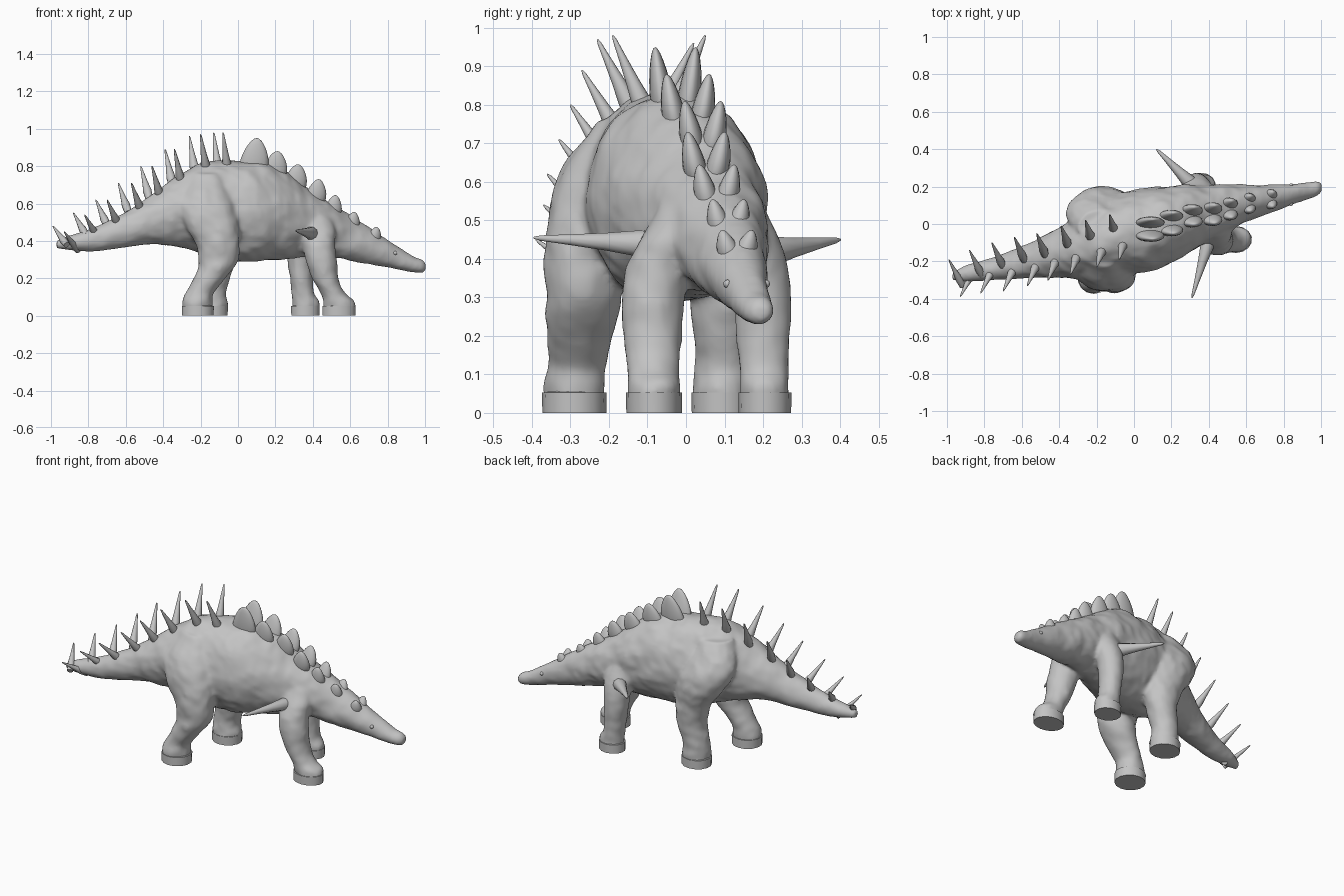
import bpy, bmesh, math
from mathutils import Vector, noise

cube = bpy.data.objects.get("Cube")
if cube:
    bpy.data.objects.remove(cube, do_unlink=True)

skin = bpy.data.materials.new("stone grey")
skin.use_nodes = True
GREY = (0.55, 0.55, 0.55, 1)
skin.diffuse_color = GREY
skin.node_tree.nodes["Principled BSDF"].inputs["Base Color"].default_value = GREY


def finish(bm, name, angle=40):
    mesh = bpy.data.meshes.new(name)
    bmesh.ops.recalc_face_normals(bm, faces=bm.faces)
    bm.to_mesh(mesh)
    bm.free()
    mesh.materials.append(skin)
    ob = bpy.data.objects.new(name, mesh)
    bpy.context.collection.objects.link(ob)
    bpy.ops.object.select_all(action='DESELECT')
    bpy.context.view_layer.objects.active = ob
    ob.select_set(True)
    bpy.ops.object.shade_smooth_by_angle(angle=math.radians(angle))
    return ob


def spline(rows, steps):
    """Catmull-Rom interpolation of station tuples."""
    out = []
    for i in range(len(rows) - 1):
        quad = [rows[max(i - 1, 0)], rows[i], rows[i + 1], rows[min(i + 2, len(rows) - 1)]]
        for s in range(steps):
            t = s / steps
            out.append([0.5 * (2 * b + (c - a) * t + (2 * a - 5 * b + 4 * c - d) * t * t
                               + (3 * b - a - 3 * c + d) * t ** 3) for a, b, c, d in zip(*quad)])
    out.append(list(rows[-1]))
    return out


def loft(bm, rows, along_x, sides=40, steps=6, taper=0.0, rough=0.011):
    """Closed tube of oval rings; stations are x, y, z, half width, half height."""
    rings = []
    for x, y, z, u, v in spline(rows, steps):
        ring = []
        for k in range(sides):
            a = 2 * math.pi * k / sides
            c, s = math.cos(a), math.sin(a)
            if along_x:
                p = Vector((x, y + u * c * (1 - taper * s), z + v * s))
                out = Vector((0, c, s))
            else:
                p = Vector((x + u * c, y + v * s, z))
                out = Vector((c, s, 0))
            p += out * rough * (noise.noise(p * 9) + 0.7 * noise.noise(p * 24)) * min(1, u * 8)
            ring.append(bm.verts.new(p))
        rings.append(ring)
    for r, q in zip(rings, rings[1:]):
        for k in range(sides):
            bm.faces.new((r[k], r[(k + 1) % sides], q[(k + 1) % sides], q[k]))
    bm.faces.new(rings[0])
    bm.faces.new(rings[-1])


# Body, neck, head and tail: x, top z, bottom z, centre y, half width
profile = [
    (-0.97, 0.405, 0.36, -0.28, 0.022), (-0.90, 0.43, 0.352, -0.265, 0.042),
    (-0.75, 0.48, 0.345, -0.24, 0.062), (-0.60, 0.555, 0.365, -0.207, 0.085),
    (-0.45, 0.65, 0.378, -0.165, 0.12), (-0.30, 0.765, 0.362, -0.12, 0.168),
    (-0.18, 0.82, 0.328, -0.085, 0.2), (-0.05, 0.83, 0.293, -0.05, 0.218),
    (0.10, 0.825, 0.293, -0.027, 0.223), (0.22, 0.79, 0.303, 0.005, 0.2),
    (0.35, 0.705, 0.315, 0.045, 0.167), (0.48, 0.615, 0.32, 0.08, 0.133),
    (0.60, 0.535, 0.292, 0.11, 0.1), (0.72, 0.46, 0.272, 0.132, 0.076),
    (0.85, 0.375, 0.248, 0.16, 0.055), (0.94, 0.318, 0.232, 0.182, 0.045),
    (0.985, 0.298, 0.23, 0.192, 0.038), (1.003, 0.28, 0.245, 0.196, 0.022)]
bm = bmesh.new()
loft(bm, [(x, y, (t + b) / 2, w, (t - b) / 2) for x, t, b, y, w in profile], True, 48, taper=0.04)

# Legs, from the shoulder or hip down to the hoof
legs = {
    "right_fore": [(0.40, 0.0, 0.56, 0.07, 0.06), (0.42, -0.04, 0.46, 0.10, 0.075),
                   (0.44, -0.08, 0.33, 0.085, 0.085), (0.467, -0.087, 0.20, 0.07, 0.077),
                   (0.507, -0.084, 0.12, 0.068, 0.067), (0.54, -0.083, 0.03, 0.088, 0.07)],
    "left_fore": [(0.33, 0.13, 0.56, 0.07, 0.06), (0.335, 0.165, 0.46, 0.09, 0.075),
                  (0.335, 0.195, 0.33, 0.072, 0.075), (0.34, 0.2, 0.20, 0.062, 0.07),
                  (0.347, 0.204, 0.12, 0.06, 0.064), (0.36, 0.205, 0.03, 0.074, 0.066)],
    "right_hind": [(-0.17, -0.14, 0.76, 0.10, 0.09), (-0.175, -0.215, 0.62, 0.155, 0.115),
                   (-0.15, -0.255, 0.50, 0.15, 0.107), (-0.11, -0.268, 0.39, 0.122, 0.1),
                   (-0.105, -0.272, 0.28, 0.1, 0.094), (-0.16, -0.278, 0.19, 0.086, 0.085),
                   (-0.205, -0.285, 0.12, 0.076, 0.076), (-0.215, -0.29, 0.03, 0.084, 0.081)],
    "left_hind": [(-0.19, -0.02, 0.76, 0.11, 0.09), (-0.20, 0.055, 0.62, 0.165, 0.115),
                  (-0.165, 0.09, 0.50, 0.155, 0.108), (-0.125, 0.1, 0.39, 0.118, 0.093),
                  (-0.11, 0.1, 0.28, 0.09, 0.085), (-0.125, 0.095, 0.19, 0.081, 0.077),
                  (-0.14, 0.095, 0.12, 0.077, 0.073), (-0.14, 0.095, 0.03, 0.084, 0.078)]}
for rows in legs.values():
    x, y, _, u, v = rows[-1]
    ankle = [(x, y, 0.075, u * 0.97, v * 0.98), (x, y, 0.02, u * 0.95, v * 0.95)]
    loft(bm, rows[:-1] + ankle, False, 28)

# Fuse torso and legs into one skin
body = finish(bm, "body", 180)
remesh = body.modifiers.new("fuse", 'REMESH')
remesh.mode = 'VOXEL'
remesh.voxel_size = 0.011
remesh.use_smooth_shade = True
relax = body.modifiers.new("relax", 'SMOOTH')
relax.factor = 0.5
relax.iterations = 5

# Flat-soled hooves, rounded over into the ankles
for name, rows in legs.items():
    x, y, _, u, v = rows[-1]
    bm = bmesh.new()
    bmesh.ops.create_cone(bm, cap_ends=True, segments=14, radius1=1, radius2=0.99, depth=0.065)
    for vert in bm.verts:
        vert.co = (x + vert.co.x * (u + 0.003), y + vert.co.y * (v + 0.002), vert.co.z + 0.0325)
    top = [e for e in bm.edges if all(p.co.z > 0.05 for p in e.verts)]
    bmesh.ops.bevel(bm, geom=top, offset=0.012, segments=3, affect='EDGES')
    finish(bm, name + "_hoof", 35)


def spike(name, base, tip, radius):
    """Round thorn with a swollen, buried root."""
    base, tip = Vector(base), Vector(tip)
    turn = (tip - base).to_track_quat('Z', 'Y')
    length = (tip - base).length
    bm = bmesh.new()
    rings = []
    for t, r in ((-0.35, 0.9), (0, 1.05), (0.3, 0.72), (0.65, 0.43), (0.93, 0.22), (1, 0.08)):
        rings.append([bm.verts.new(base + turn @ Vector((
            radius * r * math.cos(k * math.pi / 5), radius * r * math.sin(k * math.pi / 5), t * length)))
            for k in range(10)])
    for a, b in zip(rings, rings[1:]):
        for k in range(10):
            bm.faces.new((a[k], a[(k + 1) % 10], b[(k + 1) % 10], b[k]))
    bm.faces.new(rings[0])
    bm.faces.new(rings[-1])
    finish(bm, name, 60)


# Two rows of spikes from the hips to the tail tip
right_tips = [(-0.08, -0.19, 0.98), (-0.20, -0.23, 0.97), (-0.34, -0.27, 0.89), (-0.46, -0.30, 0.80),
              (-0.57, -0.33, 0.71), (-0.70, -0.36, 0.62), (-0.82, -0.37, 0.54), (-0.93, -0.39, 0.45)]
left_tips = [(-0.13, 0.05, 0.98), (-0.26, 0.02, 0.96), (-0.39, -0.01, 0.89), (-0.52, -0.05, 0.80),
             (-0.64, -0.07, 0.71), (-0.76, -0.10, 0.62), (-0.88, -0.14, 0.55), (-0.99, -0.19, 0.48)]
for side, tips, sign in (("right", right_tips, 1), ("left", left_tips, -1)):
    for i, tip in enumerate(tips):
        f = i / 7
        root = Vector(tip) + Vector((0.02 + 0.035 * f, sign * (0.075 + 0.03 * f), -0.175 + 0.10 * f))
        spike(f"{side}_tail_spike_{i + 1}", root, tip, 0.025 - 0.006 * f)

# Long shoulder spikes
spike("right_shoulder_spike", (0.39, -0.12, 0.44), (0.31, -0.395, 0.455), 0.034)
spike("left_shoulder_spike", (0.30, 0.22, 0.42), (0.12, 0.40, 0.45), 0.038)

# Paired blunt plates: x, right y, left y, top z, height, half length
plates = [(0.10, -0.08, 0.025, 0.95, 0.18, 0.075), (0.21, -0.05, 0.06, 0.88, 0.14, 0.065),
          (0.32, -0.003, 0.09, 0.81, 0.13, 0.06), (0.43, 0.005, 0.10, 0.73, 0.12, 0.054),
          (0.52, 0.035, 0.125, 0.645, 0.11, 0.047), (0.62, 0.07, 0.15, 0.555, 0.095, 0.043),
          (0.74, 0.095, 0.17, 0.475, 0.08, 0.037)]
for i, (x, yr, yl, top, height, half) in enumerate(plates):
    for side, y, lean in (("right", yr, 0.03), ("left", yl, -0.03)):
        bm = bmesh.new()
        bmesh.ops.create_uvsphere(bm, u_segments=16, v_segments=12, radius=1)
        for vert in bm.verts:
            h = vert.co.z
            slim = 1 - 0.3 * h
            vert.co = (x + vert.co.x * half * slim - 0.012 * (1 - h),
                       y + vert.co.y * 0.03 * slim + lean * (1 - h) / 2,
                       top - height * 0.65 * (1 - h))
        finish(bm, f"{side}_back_plate_{i + 1}", 180)

# Small eyes
for side, y in (("right", 0.108), ("left", 0.207)):
    bm = bmesh.new()
    bmesh.ops.create_uvsphere(bm, u_segments=12, v_segments=8, radius=0.011)
    bmesh.ops.translate(bm, verts=bm.verts, vec=(0.84, y, 0.335))
    finish(bm, side + "_eye", 180)
